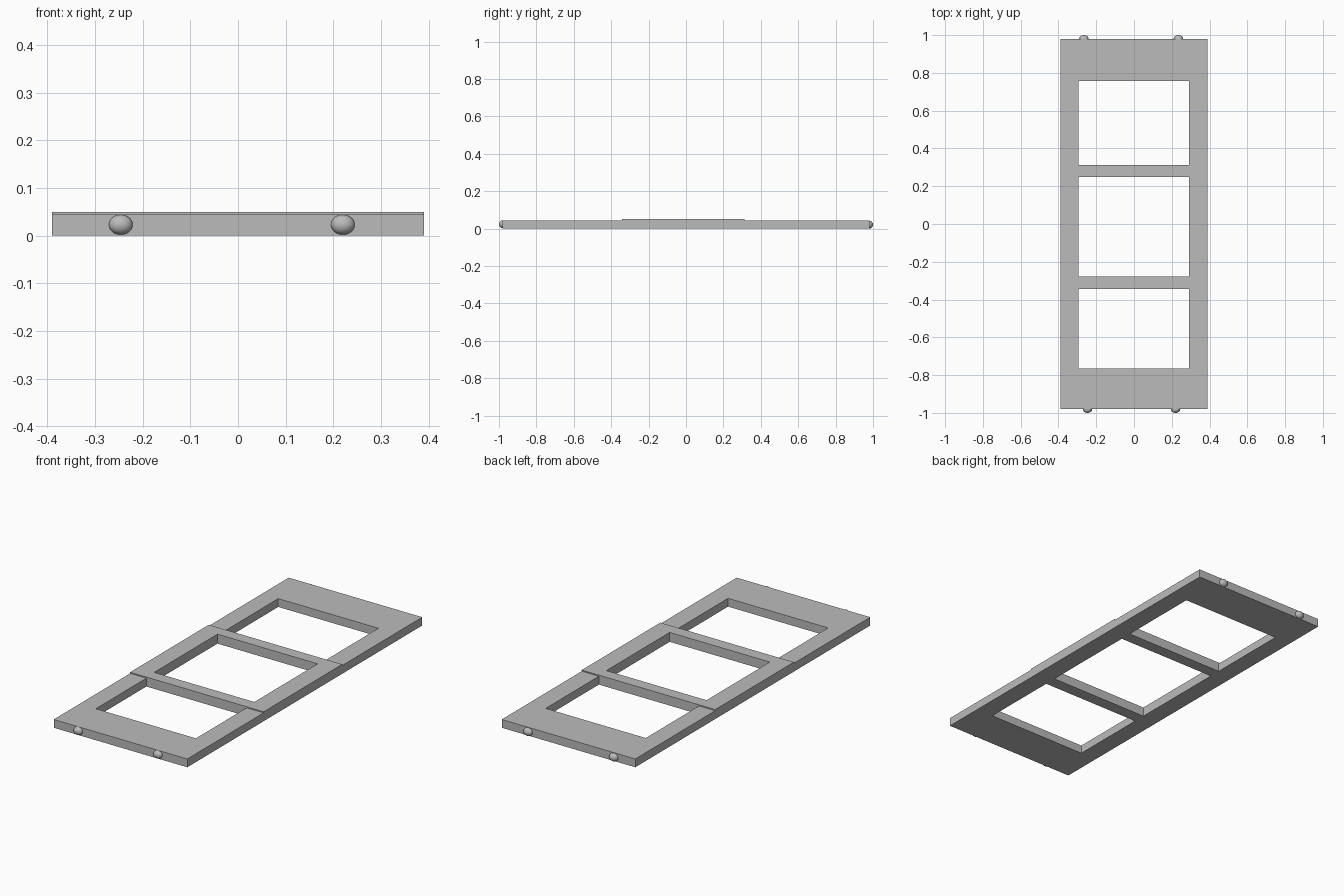
import bpy, bmesh
from mathutils import Vector

cube = bpy.data.objects.get("Cube")
if cube:
    bpy.data.objects.remove(cube, do_unlink=True)

# One plain grey for the whole model
grey = bpy.data.materials.new("plain_grey")
grey.use_nodes = True
colour = (0.5, 0.5, 0.5, 1)
grey.diffuse_color = colour
grey.node_tree.nodes["Principled BSDF"].inputs["Base Color"].default_value = colour

THICK, RAISE = 0.044, 0.006
XS = [-0.39, -0.295, 0.29, 0.39]
YS = [-0.98, -0.765, -0.343, -0.278, 0.25, 0.313, 0.757, 0.98]
OPENINGS = (1, 3, 5)       # rows whose middle column is open
RAISED = (YS[2], YS[5])    # span of the raised middle section


def extrude_up(bm, faces, height):
    geom = bmesh.ops.extrude_face_region(bm, geom=faces)["geom"]
    verts = [g for g in geom if isinstance(g, bmesh.types.BMVert)]
    bmesh.ops.translate(bm, verts=verts, vec=Vector((0, 0, height)))
    return [g for g in geom if isinstance(g, bmesh.types.BMFace)]


# Panel frame: stiles, rails and three openings, with a raised middle
bm = bmesh.new()
grid = [[bm.verts.new((x, y, 0)) for x in XS] for y in YS]
for row in range(len(YS) - 1):
    for col in range(len(XS) - 1):
        if not (col == 1 and row in OPENINGS):
            bm.faces.new((grid[row][col], grid[row][col + 1],
                          grid[row + 1][col + 1], grid[row + 1][col]))
top = extrude_up(bm, bm.faces[:], THICK)
middle = [f for f in top if RAISED[0] < f.calc_center_median().y < RAISED[1]]
extrude_up(bm, middle, RAISE)
loose = [v for v in bm.verts if not v.link_faces]
bmesh.ops.delete(bm, geom=loose, context='VERTS')
bmesh.ops.recalc_face_normals(bm, faces=bm.faces[:])
mesh = bpy.data.meshes.new("panel_frame")
bm.to_mesh(mesh)
bm.free()
mesh.materials.append(grey)
frame = bpy.data.objects.new("panel_frame", mesh)
bpy.context.collection.objects.link(frame)

# Rounded knobs set into the two end edges
for name, x, y, z in (("front_right_knob", -0.246, -0.98, 0.023),
                      ("front_left_knob", 0.22, -0.98, 0.023),
                      ("back_right_knob", -0.265, 0.98, 0.021),
                      ("back_left_knob", 0.235, 0.98, 0.021)):
    bpy.ops.mesh.primitive_uv_sphere_add(segments=32, ring_count=16,
                                         radius=1, location=(x, y, z))
    knob = bpy.context.object
    knob.name = name
    knob.scale = (0.025, 0.02, 0.021)
    knob.data.materials.append(grey)
    bpy.ops.object.shade_smooth()
